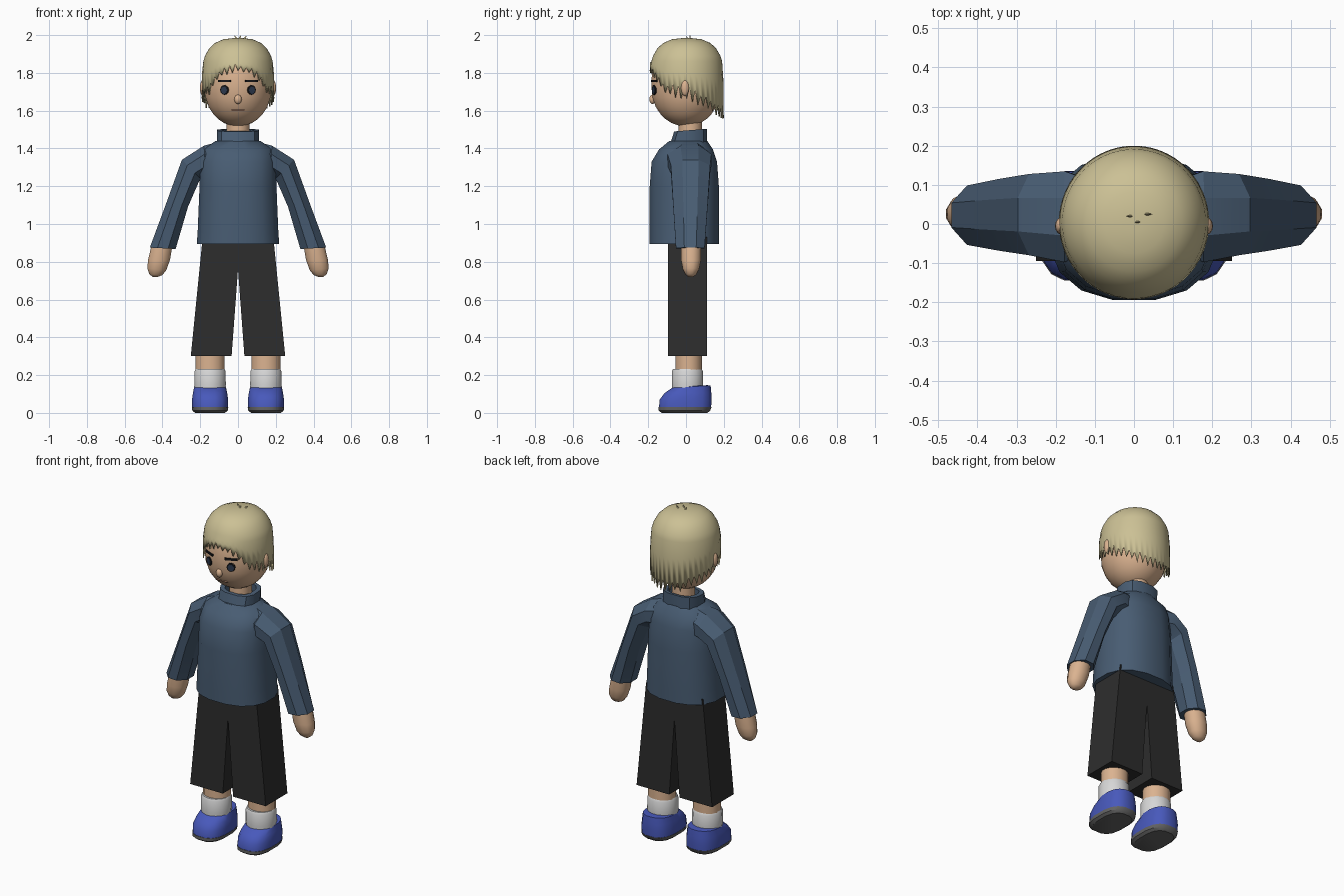
import bpy, bmesh, math, random
from mathutils import Matrix, Euler

if "Cube" in bpy.data.objects:
    bpy.data.objects.remove(bpy.data.objects["Cube"])

random.seed(4)


def material(name, rgb):
    m = bpy.data.materials.new(name)
    m.diffuse_color = (*rgb, 1)
    m.use_nodes = True
    m.node_tree.nodes["Principled BSDF"].inputs["Base Color"].default_value = m.diffuse_color
    return m


SKIN = material("skin", (0.71, 0.45, 0.28))
HAIR = material("blond hair", (0.60, 0.53, 0.30))
BLUE = material("sweater blue", (0.065, 0.108, 0.17))
BLACK = material("trouser black", (0.026, 0.026, 0.026))
SHOE = material("shoe blue", (0.065, 0.10, 0.50))
SOCK = material("sock white", (0.68, 0.68, 0.68))
SOLE = material("sole grey", (0.13, 0.13, 0.13))
IRIS = material("eye navy", (0.025, 0.04, 0.075))
DARK = material("brow black", (0.008, 0.008, 0.01))
LIP = material("lip", (0.50, 0.27, 0.18))


def finish(bm, name, mat, angle=35):
    bmesh.ops.recalc_face_normals(bm, faces=bm.faces)
    me = bpy.data.meshes.new(name)
    bm.to_mesh(me)
    bm.free()
    me.materials.append(mat)
    ob = bpy.data.objects.new(name, me)
    bpy.context.collection.objects.link(ob)
    if angle:
        bpy.ops.object.select_all(action='DESELECT')
        ob.select_set(True)
        bpy.context.view_layer.objects.active = ob
        bpy.ops.object.shade_smooth_by_angle(angle=math.radians(angle))
    return ob


def loft(name, rings, mat, angle=35, side=1, caps=(True, True)):
    """Skin a list of equal-length point rings; side=-1 mirrors in x."""
    bm = bmesh.new()
    rows = [[bm.verts.new((side * x, y, z)) for x, y, z in r] for r in rings]
    n = len(rows[0])
    for a, b in zip(rows, rows[1:]):
        for i in range(n):
            j = (i + 1) % n
            bm.faces.new((a[i], a[j], b[j], b[i]))
    if caps[0]:
        bm.faces.new(rows[0])
    if caps[1]:
        bm.faces.new(rows[-1])
    return finish(bm, name, mat, angle)


def oval(z, rx, y0, y1, n=16, cx=0, p=1.0, tilt=0):
    """Horizontal (super)ellipse ring; p below 1 makes it squarer."""
    pts = []
    for i in range(n):
        t = 2 * math.pi * (i + 0.5) / n
        c, s = math.cos(t), math.sin(t)
        y = (y0 + y1) / 2 + (y1 - y0) / 2 * math.copysign(abs(s) ** p, s)
        pts.append((cx + rx * math.copysign(abs(c) ** p, c), y, z + tilt * y))
    return pts


def limb(outer, inner, y0, y1, n=8):
    """Ring between an outer and an inner (x, z) point, as deep as y0..y1."""
    pts = []
    for i in range(n):
        t = 2 * math.pi * (i + 0.5) / n
        c = max(-1, min(1, 1.08 * math.cos(t)))
        k = (1 + c) / 2
        pts.append((inner[0] + (outer[0] - inner[0]) * k,
                    (y0 + y1) / 2 + (y1 - y0) / 2 * 1.06 * math.sin(t),
                    inner[1] + (outer[1] - inner[1]) * k))
    return pts


def solid(name, kind, loc, scale, mat, rot=(0, 0, 0)):
    bm = bmesh.new()
    if kind == "ball":
        bmesh.ops.create_uvsphere(bm, u_segments=12, v_segments=8, radius=1)
    elif kind == "box":
        bmesh.ops.create_cube(bm, size=2)
    else:
        r2 = 1 if kind == "disc" else 0
        bmesh.ops.create_cone(bm, cap_ends=True, segments=12, radius1=1, radius2=r2, depth=2)
    bm.transform(Matrix.LocRotScale(loc, Euler(rot), scale))
    return finish(bm, name, mat)


# Sweater body and collar
loft("sweater", [oval(0.895, 0.222, -0.197, 0.178, p=0.85), oval(0.96, 0.217, -0.197, 0.178, p=0.85),
                 oval(1.2, 0.207, -0.195, 0.177, p=0.85), oval(1.33, 0.203, -0.185, 0.167, p=0.85),
                 oval(1.395, 0.19, -0.145, 0.145, p=0.85), oval(1.44, 0.12, -0.09, 0.115)], BLUE)
loft("collar", [oval(1.425, 0.113, -0.088, 0.115, 12, p=0.75, tilt=0.08),
                oval(1.495, 0.113, -0.065, 0.113, 12, p=0.75, tilt=0.08),
                oval(1.495, 0.085, -0.045, 0.095, 12, p=0.75, tilt=0.08),
                oval(1.45, 0.085, -0.045, 0.095, 12, p=0.75, tilt=0.08)], BLUE)

for s, tag in ((1, "left"), (-1, "right")):
    # Sleeve and mitten hand
    loft(tag + "_sleeve", [limb((0.10, 1.435), (0.10, 1.25), -0.06, 0.11),
                           limb((0.18, 1.415), (0.17, 1.26), -0.10, 0.137),
                           limb((0.297, 1.34), (0.20, 1.24), -0.082, 0.13),
                           limb((0.38, 1.11), (0.265, 1.09), -0.07, 0.117),
                           limb((0.467, 0.875), (0.33, 0.868), -0.055, 0.10)], BLUE, 25, s)
    loft(tag + "_hand", [limb((0.455, 0.90), (0.345, 0.90), -0.025, 0.08, 12),
                         limb((0.476, 0.81), (0.36, 0.81), -0.025, 0.078, 12),
                         limb((0.48, 0.765), (0.38, 0.755), -0.016, 0.068, 12),
                         limb((0.47, 0.735), (0.40, 0.73), -0.002, 0.054, 12),
                         limb((0.452, 0.72), (0.425, 0.72), 0.012, 0.036, 12)], SKIN, 50, s)
    # Square trouser leg
    legs = [(0.93, 0.0, 0.187), (0.76, 0.0, 0.204), (0.30, 0.034, 0.25)]
    loft(tag + "_trouser_leg", [[(a, -0.095, z), (b, -0.095, z), (b, 0.11, z), (a, 0.11, z)]
                                for z, a, b in legs], BLACK, 0, s)
    # Ankle, sock, shoe and sole
    cx = 0.148
    loft(tag + "_ankle", [oval(0.2, 0.078, -0.058, 0.085, 16, cx), oval(0.34, 0.078, -0.058, 0.085, 16, cx)],
         SKIN, 35, s)
    loft(tag + "_sock", [oval(0.11, 0.083, -0.075, 0.09, 16, cx), oval(0.15, 0.085, -0.077, 0.092, 16, cx),
                         oval(0.22, 0.084, -0.076, 0.091, 16, cx), oval(0.232, 0.078, -0.07, 0.085, 16, cx)],
         SOCK, 35, s)
    loft(tag + "_shoe", [oval(0.025, 0.096, -0.145, 0.135, 16, cx, 0.75),
                         oval(0.07, 0.097, -0.142, 0.137, 16, cx, 0.75),
                         oval(0.105, 0.092, -0.115, 0.136, 16, cx, 0.8),
                         oval(0.137, 0.085, -0.075, 0.132, 16, cx, 0.85, 0.06),
                         oval(0.140, 0.078, -0.06, 0.115, 16, cx, 0.9, 0.06)], SHOE, 40, s)
    loft(tag + "_sole", [oval(0.0, 0.08, -0.13, 0.115, 16, cx, 0.75),
                         oval(0.012, 0.095, -0.147, 0.13, 16, cx, 0.75),
                         oval(0.03, 0.098, -0.147, 0.137, 16, cx, 0.75)], SOLE, 35, s)

# Head and neck
loft("neck", [oval(1.44, 0.062, -0.04, 0.085), oval(1.58, 0.062, -0.04, 0.085)], SKIN)
HEAD = [(1.52, 0.035), (1.535, 0.075), (1.555, 0.105), (1.58, 0.130), (1.62, 0.156), (1.67, 0.173),
        (1.73, 0.179), (1.80, 0.176), (1.87, 0.155), (1.92, 0.11), (1.95, 0.04)]
loft("head", [oval(z, r, -r * 1.03, r * 1.03, 32) for z, r in HEAD], SKIN, 60)


def interp(table, v):
    for (a, fa), (b, fb) in zip(table, table[1:]):
        if v <= b:
            return fa + (fb - fa) * (v - a) / (b - a)
    return table[-1][1]


# Face details, set on the head surface
for s, tag in ((1, "left"), (-1, "right")):
    for part, z, lift, kind, size, mat in (("eye", 1.71, 0.001, "disc", (0.024, 0.026, 0.004), DARK),
                                           ("iris", 1.708, 0.004, "disc", (0.017, 0.019, 0.003), IRIS),
                                           ("brow", 1.757, 0.001, "box", (0.035, 0.006, 0.004), DARK)):
        r = interp(HEAD, z)
        ang = s * math.asin(0.071 / r)
        rr = r + lift
        solid(tag + "_" + part, kind, (rr * math.sin(ang), -rr * 1.03 * math.cos(ang), z), size, mat,
              (math.pi / 2, 0, ang))
    solid(tag + "_ear", "ball", (s * 0.186, -0.005, 1.72), (0.016, 0.022, 0.042), SKIN)
solid("nose", "ball", (0, -0.177, 1.66), (0.02, 0.017, 0.025), SKIN)
solid("mouth", "box", (0, -0.147, 1.603), (0.034, 0.004, 0.004), LIP, (math.radians(35), 0, 0))

# Hair cap: edge height follows the angle from the front, with ragged teeth
EDGE = [(0, 1.825), (22, 1.81), (38, 1.775), (52, 1.72), (90, 1.69), (120, 1.65), (150, 1.605), (180, 1.59)]
N = 80
edge = []
for i in range(N):
    deg = 360 * i / N
    a = min(deg, 360 - deg)
    amp = 0.018 if a < 50 else 0.03
    edge.append(interp(EDGE, a) + (amp if i % 2 else -amp) * random.uniform(0.6, 1.3))


def hair_row(frac, height):
    pts = []
    for i in range(N):
        t = 2 * math.pi * i / N
        pts.append((0.192 * frac * math.sin(t), 0.004 - 0.196 * frac * math.cos(t), height(i)))
    return pts


rows = [hair_row(f, lambda i, z=z: z) for f, z in
        ((0.12, 1.984), (0.40, 1.978), (0.64, 1.958), (0.80, 1.928), (0.91, 1.89), (0.955, 1.862))]
rows.append(hair_row(0.99, lambda i: 1.862 + (edge[i] - 1.862) * 0.4))
rows.append(hair_row(1.0, lambda i: edge[i]))
hair = loft("hair", rows, HAIR, 50, 1, (True, False))
mod = hair.modifiers.new("thickness", 'SOLIDIFY')
mod.thickness = 0.007
mod.offset = -1

# Small tuft on the crown
for x, y, lean in ((-0.012, 0.02, -0.5), (0.01, 0.005, 0.4), (0.038, 0.025, 0.6)):
    solid("hair_tuft", "cone", (x, y, 1.986), (0.009, 0.005, 0.016), HAIR, (0, lean, 0))
